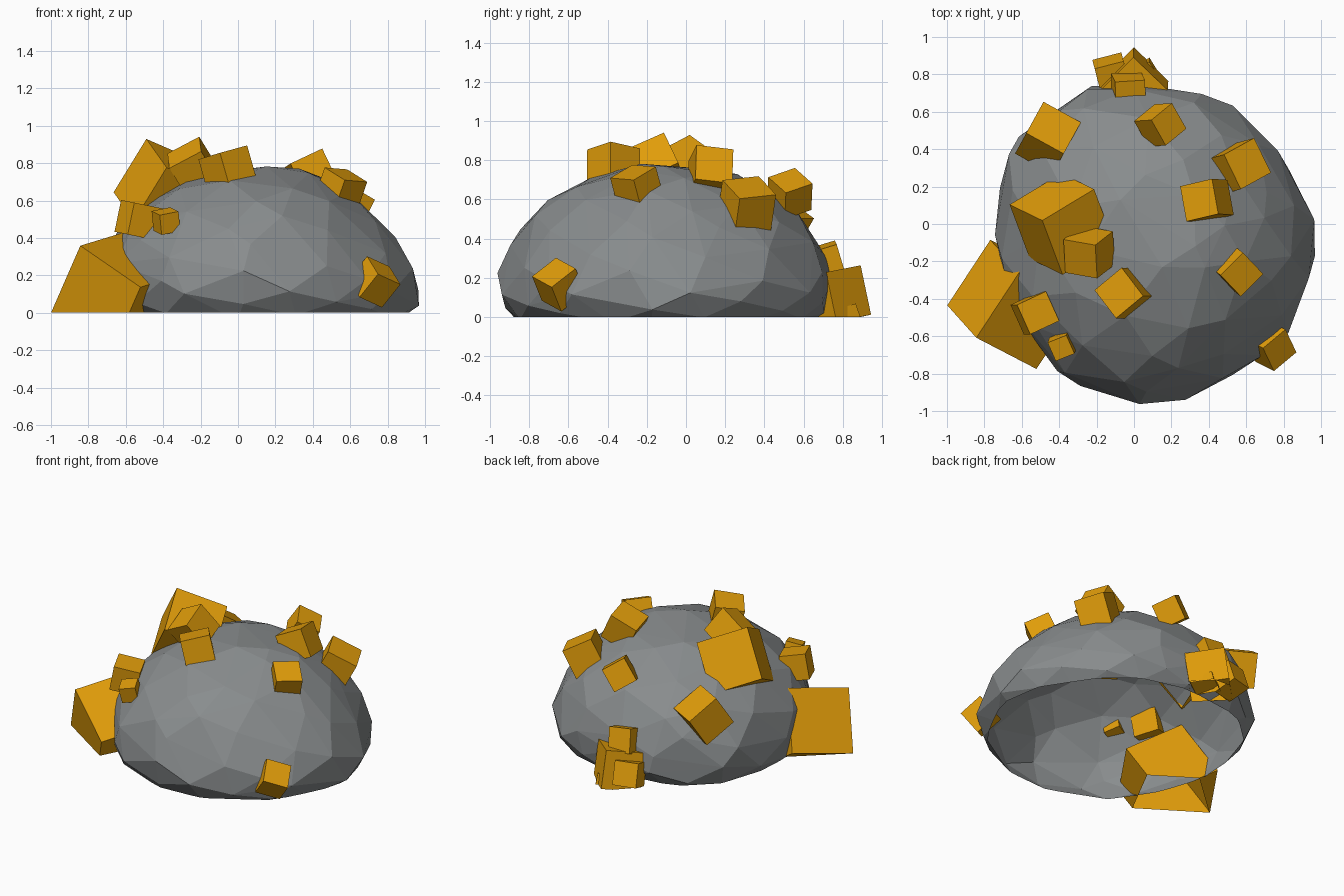
import bpy, bmesh, math, random
from mathutils import Matrix, Vector

random.seed(4)
cube = bpy.data.objects.get("Cube")
if cube:
    bpy.data.objects.remove(cube, do_unlink=True)


def material(name, color):
    mat = bpy.data.materials.new(name)
    mat.use_nodes = True
    mat.diffuse_color = color
    mat.node_tree.nodes["Principled BSDF"].inputs["Base Color"].default_value = color
    return mat


stone = material("grey stone", (0.25, 0.265, 0.27, 1))
gold = material("gold ore", (0.75, 0.335, 0.003, 1))


def slice_open(bm, point, normal):
    """Remove everything behind a plane and leave the cut open."""
    bmesh.ops.bisect_plane(bm, geom=bm.verts[:] + bm.edges[:] + bm.faces[:],
                           plane_co=point, plane_no=normal, clear_inner=True)


def finish(bm, name, mat):
    """Slice the part at ground level and add it to the scene."""
    bmesh.ops.recalc_face_normals(bm, faces=bm.faces)
    slice_open(bm, (0, 0, 0), (0, 0, 1))
    mesh = bpy.data.meshes.new(name)
    bm.to_mesh(mesh)
    bm.free()
    mesh.materials.append(mat)
    obj = bpy.data.objects.new(name, mesh)
    bpy.context.collection.objects.link(obj)


# Plan radius of the boulder every thirty degrees, counter-clockwise from +x
PLAN = [.86, .79, .83, .83, .92, .94, .855, .85, .86, .85, .82, .83]


def plan_radius(angle):
    t = (angle / math.tau % 1) * len(PLAN)
    i = int(t) % len(PLAN)
    return PLAN[i] + (PLAN[(i + 1) % len(PLAN)] - PLAN[i]) * (t - int(t))


# Boulder: hull of jittered spiral points, open underneath
def build_boulder(count=110):
    bm = bmesh.new()
    golden_angle = math.pi * (3 - math.sqrt(5))
    for i in range(count):
        up = 1 - 2 * (i + .5) / count + random.uniform(-.04, .04)
        up = max(-1, min(1, up))
        angle = i * golden_angle + random.uniform(-.12, .12)
        flat = math.sqrt(1 - up * up)
        radius = plan_radius(angle) * flat * random.uniform(1, 1.03)
        if up > 0:  # the left flank slopes more gently
            radius *= 1 - .24 * up * flat * max(0, math.cos(angle))
        height = .14 + up * (.65 if up > 0 else .36)
        bm.verts.new((.13 + radius * math.cos(angle),
                      -.1 + radius * math.sin(angle), height))
    hull = bmesh.ops.convex_hull(bm, input=bm.verts)
    bmesh.ops.delete(bm, geom=hull["geom_interior"], context="VERTS")
    finish(bm, "boulder", stone)


# Ore cube: centre, one full edge vector and the direction of a second edge;
# a root normal trims away the end buried in the rock
def build_ore(name, centre, edge, second, root=None):
    x = Vector(edge)
    size = x.length
    x.normalize()
    z = x.cross(Vector(second)).normalized()
    y = z.cross(x)
    turn = Matrix((x, y, z)).transposed().to_4x4()
    bm = bmesh.new()
    bmesh.ops.create_cube(bm, size=size, matrix=Matrix.Translation(centre) @ turn)
    if root:
        out = Vector(root).normalized()
        slice_open(bm, Vector(centre) - out * size / 4, out)
    finish(bm, name, gold)


ORE = {
    "large_side_ore": ((-.645, -.43, .105), (.23, .35, .07), (-.16, .17, -.36)),
    "large_top_ore": ((-.385, 0, .65), (.175, -.085, .285), (.265, .16, -.115),
                      (-.67, .14, 1.2)),
    "crown_ore": ((-.24, -.15, .78), (.17, -.03, .09), (.01, -.18, -.08)),
    "front_top_ore": ((-.055, -.37, .765), (.145, .12, .04), (.1, -.13, .03)),
    "front_right_ore": ((-.53, -.475, .495), (.035, 0, .17), (.15, .07, -.03)),
    "small_front_ore": ((-.385, -.65, .49), (.1, .04, .02), (.04, -.09, -.02)),
    "back_right_ore": ((-.46, .46, .47), (.2, -.11, 0), (-.09, -.16, .12)),
    "back_top_ore": ((.14, .53, .63), (.11, .09, -.08), (.08, -.12, -.05)),
    "left_top_ore": ((.39, .125, .74), (.17, .04, .08), (.03, -.17, .02)),
    "left_back_ore": ((.56, .31, .57), (-.09, .185, .02), (-.14, -.06, .08)),
    "left_front_ore": ((.55, -.25, .66), (.12, .12, -.01), (.11, -.12, -.07)),
    "low_front_ore": ((.73, -.65, .165), (.12, .1, -.055), (.06, -.13, -.1)),
    "rear_large_ore": ((0, .74, .1), (.18, .18, .04), (0, .05, -.25)),
    "rear_right_ore": ((-.12, .8, .1), (.155, .04, 0), (-.04, .15, .05)),
    "rear_left_ore": ((.06, .79, -.04), (.13, .08, .03), (-.05, .12, .04)),
    "rear_upper_ore": ((-.03, .71, .28), (.16, .01, -.02), (0, .1, .03)),
}

build_boulder()
for part, spec in ORE.items():
    build_ore(part, *spec)
